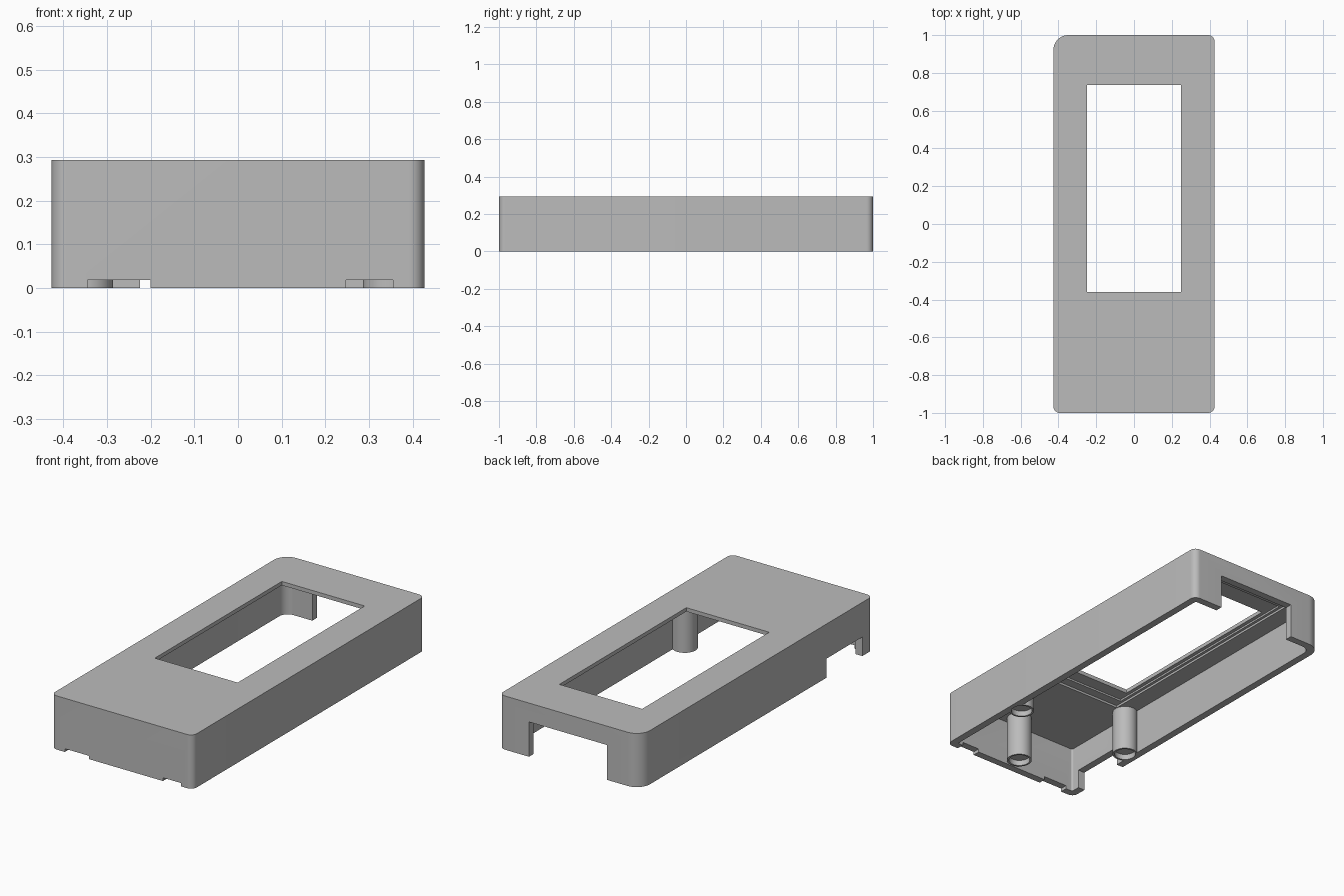
import bpy
import bmesh
import math

if "Cube" in bpy.data.objects:
    bpy.data.objects.remove(bpy.data.objects["Cube"], do_unlink=True)

GREY = (0.5, 0.5, 0.5, 1.0)
plastic = bpy.data.materials.new("grey_plastic")
plastic.use_nodes = True
plastic.diffuse_color = GREY
plastic.node_tree.nodes["Principled BSDF"].inputs["Base Color"].default_value = GREY

HALF_W, HEIGHT, WALL, CEILING = 0.427, 0.293, 0.04, 0.25
BELOW = -0.1  # cutters start under the open bottom


def outline(x, y, radii, steps=12):
    """Rounded rectangle, counter-clockwise from the back +x corner."""
    corners = ((x[1], y[1], -1, -1), (x[0], y[1], 1, -1),
               (x[0], y[0], 1, 1), (x[1], y[0], -1, 1))
    points = []
    for i, ((cx, cy, sx, sy), r) in enumerate(zip(corners, radii)):
        if r == 0:
            points.append((cx, cy))
            continue
        for k in range(steps + 1):
            a = math.pi / 2 * (i + k / steps)
            points.append((cx + r * (sx + math.cos(a)), cy + r * (sy + math.sin(a))))
    return points


def prism(name, points, z0, z1):
    bm = bmesh.new()
    low = [bm.verts.new((px, py, z0)) for px, py in points]
    high = [bm.verts.new((px, py, z1)) for px, py in points]
    bm.faces.new(low[::-1])
    bm.faces.new(high)
    for i in range(len(low)):
        j = (i + 1) % len(low)
        bm.faces.new((low[i], low[j], high[j], high[i]))
    mesh = bpy.data.meshes.new(name)
    bm.to_mesh(mesh)
    bm.free()
    mesh.materials.append(plastic)
    obj = bpy.data.objects.new(name, mesh)
    bpy.context.collection.objects.link(obj)
    return obj


def block(x, y, z0, z1, radii=(0, 0, 0, 0)):
    return prism("tool", outline(x, y, radii), z0, z1)


def cylinder(cx, cy, r, z0, z1, sides=48):
    ring = [(cx + r * math.cos(math.tau * k / sides),
             cy + r * math.sin(math.tau * k / sides)) for k in range(sides)]
    return prism("tool", ring, z0, z1)


def combine(target, tool, operation="DIFFERENCE"):
    mod = target.modifiers.new("bool", "BOOLEAN")
    mod.operation, mod.solver, mod.object = operation, "EXACT", tool
    bpy.ops.object.select_all(action="DESELECT")
    bpy.context.view_layer.objects.active = target
    target.select_set(True)
    bpy.ops.object.modifier_apply(modifier=mod.name)
    bpy.data.objects.remove(tool, do_unlink=True)


# Outer shell with one large back corner
shell = prism("case_shell", outline((-HALF_W, HALF_W), (-1, 1),
                                    (0.035, 0.08, 0.035, 0.035)), 0, HEIGHT)

# Hollow interior, open at the bottom
inner_w, inner_l = HALF_W - WALL, 1 - WALL
combine(shell, block((-inner_w, inner_w), (-inner_l, inner_l), BELOW, CEILING,
                     (0.01, 0.05, 0.01, 0.01)))

# Three screw posts hanging from the ceiling, each with a shallow socket
posts = ((-0.35, -0.49), (0.35, -0.49), (0.03, -0.89))
for px, py in posts:
    combine(shell, cylinder(px, py, 0.064, 0, CEILING + 0.01), "UNION")
for px, py in posts:
    combine(shell, cylinder(px, py, 0.054, BELOW, 0.03))

# Stepped display pocket under the top, then the window through it
combine(shell, block((-0.285, 0.285), (-0.48, 0.885), 0.2, 0.262))
combine(shell, block((-0.27, 0.27), (-0.43, 0.85), 0.2, 0.272))
combine(shell, block((-0.25, 0.25), (-0.36, 0.735), 0.2, 0.4))

# Back connector opening and side opening
combine(shell, block((-0.224, 0.247), (0.94, 1.1), BELOW, 0.19))
combine(shell, block((-0.5, -0.38), (-0.91, -0.6), BELOW, 0.104))

# Two small notches along the front bottom edge
for span in ((-0.345, -0.2), (0.247, 0.355)):
    combine(shell, block(span, (-1.1, -0.95), BELOW, 0.018))

bpy.ops.object.shade_smooth_by_angle(angle=math.radians(30))
